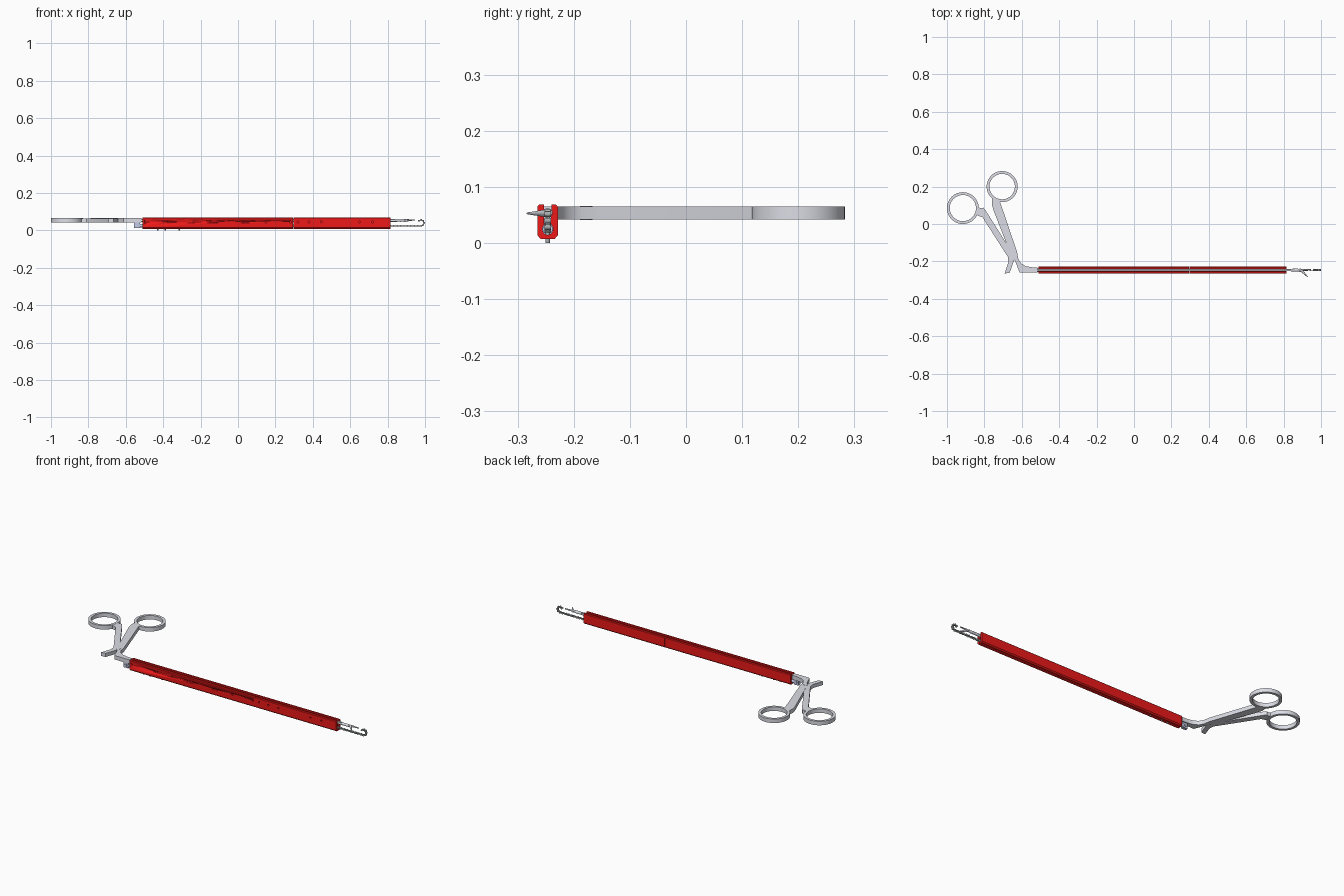
import bpy, bmesh
from math import sin, cos, pi, radians
from mathutils import Vector, Matrix

if "Cube" in bpy.data.objects:
    bpy.data.objects.remove(bpy.data.objects["Cube"])

CY = -0.2465          # centre line of the long rail


def material(name, rgb):
    m = bpy.data.materials.new(name)
    m.diffuse_color = (*rgb, 1)
    m.use_nodes = True
    m.node_tree.nodes["Principled BSDF"].inputs["Base Color"].default_value = m.diffuse_color
    return m


RED = material("red", (0.85, 0.01, 0.01))
BLUE = material("pale_blue", (0.55, 0.6, 0.8))
STEEL = material("dark_steel", (0.4, 0.42, 0.42))
SILVER = material("silver", (0.72, 0.73, 0.79))


def finish(name, bm, mat=None):
    bmesh.ops.recalc_face_normals(bm, faces=bm.faces)
    me = bpy.data.meshes.new(name)
    bm.to_mesh(me)
    bm.free()
    ob = bpy.data.objects.new(name, me)
    bpy.context.collection.objects.link(ob)
    if mat:
        me.materials.append(mat)
    bpy.context.view_layer.objects.active = ob
    ob.select_set(True)
    bpy.ops.object.shade_smooth_by_angle(angle=radians(35))
    ob.select_set(False)
    return ob


def prism(bm, pts, vec):
    f = bm.faces.new([bm.verts.new(p) for p in pts])
    r = bmesh.ops.extrude_face_region(bm, geom=[f], use_keep_orig=True)
    bmesh.ops.translate(bm, vec=vec, verts=[v for v in r["geom"] if isinstance(v, bmesh.types.BMVert)])


def plate(name, pts, z0, z1, mat=None):
    bm = bmesh.new()
    prism(bm, [(x, y, z0) for x, y in pts], (0, 0, z1 - z0))
    return finish(name, bm, mat)


def box(bm, lo, hi):
    lo, hi = Vector(lo), Vector(hi)
    bmesh.ops.create_cube(bm, size=1, matrix=Matrix.Translation((lo + hi) / 2) @ Matrix.Diagonal((*(hi - lo), 1)))


def rod(bm, a, b, r1, r2=None, n=16):
    a, b = Vector(a), Vector(b)
    d = b - a
    m = Matrix.Translation((a + b) / 2) @ d.to_track_quat("Z", "Y").to_matrix().to_4x4()
    bmesh.ops.create_cone(bm, cap_ends=True, segments=n, radius1=r1,
                          radius2=r1 if r2 is None else r2, depth=d.length, matrix=m)


# Finger rings
def finger_ring(name, cx, cy, ro, ri, z0, z1, n=56):
    bm = bmesh.new()
    loops = [[bm.verts.new((cx + r * cos(2 * pi * i / n), cy + r * sin(2 * pi * i / n), z))
              for r, z in ((ro, z0), (ro, z1), (ri, z1), (ri, z0))] for i in range(n)]
    for i in range(n):
        a, b = loops[i], loops[(i + 1) % n]
        for k in range(4):
            bm.faces.new((a[k], b[k], b[(k + 1) % 4], a[(k + 1) % 4]))
    finish(name, bm, SILVER)


finger_ring("finger_ring_rear", -0.915, 0.085, 0.085, 0.070, 0.042, 0.065)
finger_ring("finger_ring_front", -0.705, 0.2, 0.083, 0.068, 0.042, 0.065)

# Moving handle arm with its short lower lever, and fixed arm bending into the shaft
plate("moving_arm", [(-0.842, 0.122), (-0.834, 0.09), (-0.82, 0.085), (-0.806, 0.087), (-0.795, 0.075),
                     (-0.648, -0.158), (-0.64, -0.19), (-0.665, -0.262), (-0.692, -0.264),
                     (-0.672, -0.205), (-0.675, -0.175), (-0.81, 0.036), (-0.836, 0.045)],
      0.043, 0.064, SILVER)
plate("fixed_arm", [(-0.758, 0.139), (-0.735, 0.123), (-0.716, 0.118), (-0.625, -0.15), (-0.619, -0.185),
                    (-0.605, -0.21), (-0.58, -0.225), (-0.55, -0.231), (-0.515, -0.233), (-0.515, -0.258),
                    (-0.612, -0.258), (-0.635, -0.2), (-0.66, -0.16), (-0.752, 0.075), (-0.76, 0.105)],
      0.042, 0.065, SILVER)
bm = bmesh.new()
rod(bm, (-0.643, -0.178, 0.041), (-0.643, -0.178, 0.066), 0.011, n=24)
finish("handle_pivot", bm, SILVER)

# Slotted red rail in two lengths, round cavity below a narrow slot
cavity = [(0.0095 * cos(radians(t)), 0.025 + 0.0105 * sin(radians(t))) for t in range(50, -231, -20)]
half = [(0.0065, 0.0685), (0.015, 0.0685), (0.0185, 0.065), (0.0185, 0.014), (0.0125, 0.0075)]
section = half + [(-y, z) for y, z in reversed(half)] + list(reversed(cavity))
rails = []
for nm, x0, x1 in (("rail_rear", -0.51, 0.294), ("rail_front", 0.296, 0.815)):
    bm = bmesh.new()
    prism(bm, [(x0, CY + y, z) for y, z in section], (x1 - x0, 0, 0))
    rails.append(finish(nm, bm, RED))

# Side screw holes
bm = bmesh.new()
for x in (-0.495, -0.365, -0.235, -0.108, 0.022, 0.15, 0.28, 0.32, 0.38, 0.445, 0.65, 0.72):
    rod(bm, (x, CY - 0.03, 0.045), (x, CY - 0.009, 0.045), 0.005, n=14)
cutter = finish("screw_hole_cutter", bm)
cutter.hide_render = True
cutter.hide_set(True)
for r in rails:
    m = r.modifiers.new("holes", "BOOLEAN")
    m.operation, m.solver, m.object = "DIFFERENCE", "EXACT", cutter

# Small set screws under the rail
bm = bmesh.new()
for x in (-0.43, -0.39, -0.315):
    rod(bm, (x, CY, 0.0), (x, CY, 0.02), 0.004, n=12)
finish("set_screws", bm, STEEL)

# Pale clamp at the rear end of the rail
bm = bmesh.new()
box(bm, (-0.555, CY - 0.009, 0.012), (-0.525, CY + 0.009, 0.042))
rod(bm, (-0.53, CY, 0.025), (-0.49, CY, 0.025), 0.009, n=20)
rod(bm, (-0.54, CY - 0.014, 0.027), (-0.54, CY + 0.014, 0.027), 0.007)
finish("rear_clamp", bm, BLUE)

# Long grasper shaft and flat push rod above it
bm = bmesh.new()
rod(bm, (-0.52, CY, 0.052), (0.85, CY, 0.052), 0.006, n=20)
box(bm, (-0.53, CY - 0.0035, 0.056), (0.84, CY + 0.0035, 0.0615))
finish("grasper_shaft", bm, SILVER)

# Grasper jaws, one swung outward
bm = bmesh.new()
rod(bm, (0.84, CY, 0.054), (0.87, CY, 0.054), 0.007, 0.008)
rod(bm, (0.87, CY, 0.054), (0.9, CY, 0.054), 0.008, 0.005)
rod(bm, (0.9, CY + 0.002, 0.055), (0.945, CY + 0.003, 0.055), 0.005, 0.003)
rod(bm, (0.893, CY, 0.053), (0.928, -0.283, 0.053), 0.0075, 0.0015)
rod(bm, (0.89, CY - 0.009, 0.054), (0.89, CY + 0.009, 0.054), 0.004)
finish("grasper_jaws", bm, SILVER)

# Feed bar running inside the cavity
bm = bmesh.new()
box(bm, (-0.5, CY - 0.005, 0.019), (0.8, CY + 0.005, 0.031))
finish("feed_bar", bm, STEEL)

# Link chain leaving the rail and curling up into a hook
path = [(0.796 + 0.0183 * i, 0.024) for i in range(11)]
path += [(0.979 + 0.016 * cos(radians(t)), 0.040 + 0.016 * sin(radians(t))) for t in range(-45, 136, 45)]
bm = bmesh.new()
for i, (x, z) in enumerate(path):
    rod(bm, (x, CY - 0.006, z), (x, CY + 0.006, z), 0.005, n=14)
    if i + 1 < len(path):
        x2, z2 = path[i + 1]
        off = 0.0048 if i % 2 else 0.0028
        n = Vector((-(z2 - z), 0, x2 - x)).normalized() * 0.003
        for s in (-1, 1):
            a, b = Vector((x, CY + s * off - 0.0009, z)), Vector((x2, CY + s * off - 0.0009, z2))
            prism(bm, [a - n, b - n, b + n, a + n], (0, 0.0018, 0))
finish("hook_chain", bm, STEEL)
